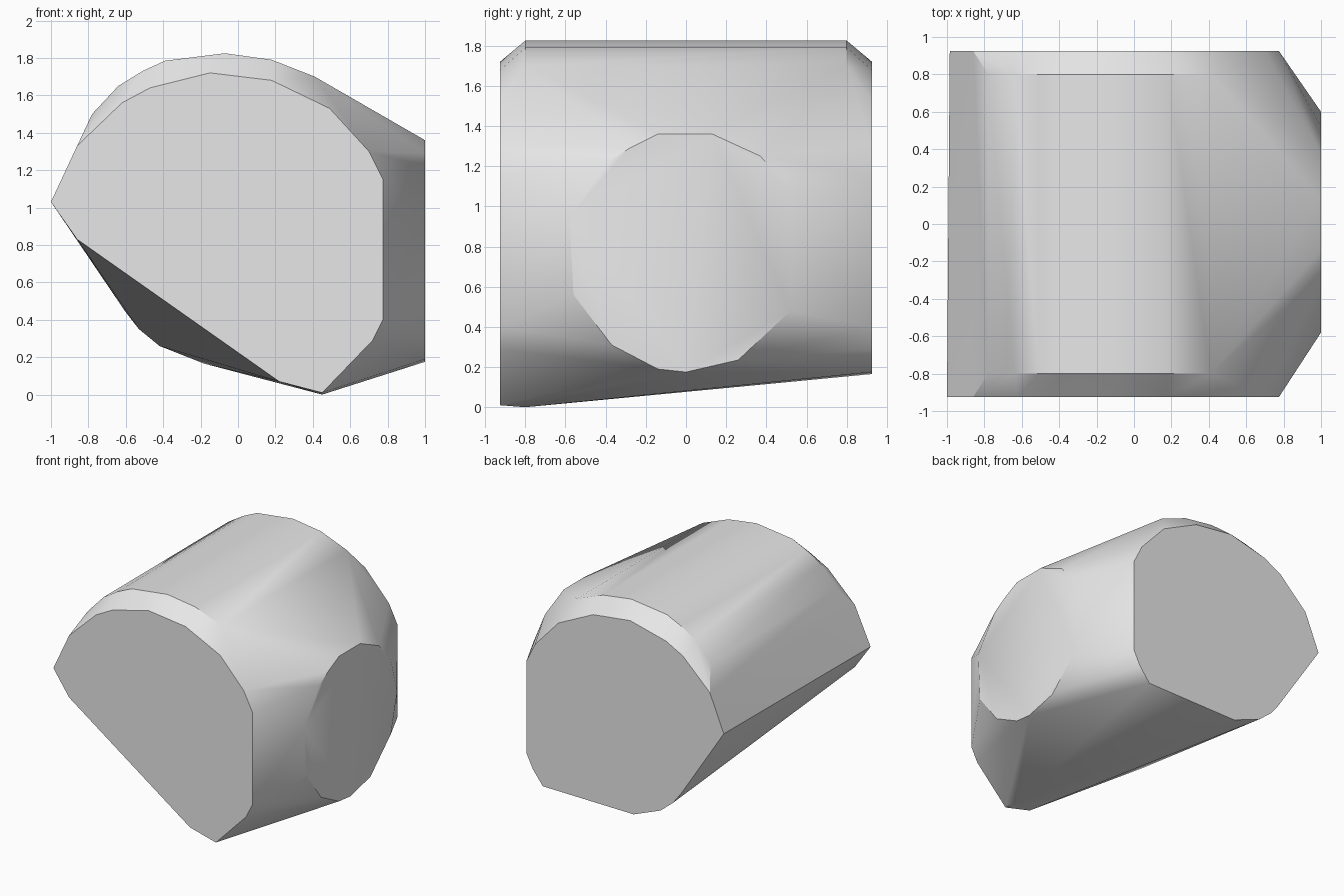
import bpy
import bmesh
import math

default_cube = bpy.data.objects.get("Cube")
if default_cube is not None:
    bpy.data.objects.remove(default_cube, do_unlink=True)


def make_material(name, colour):
    """One flat colour for viewport and render."""
    material = bpy.data.materials.new(name)
    material.use_nodes = True
    material.diffuse_color = colour
    shader = material.node_tree.nodes["Principled BSDF"]
    shader.inputs["Base Color"].default_value = colour
    return material


def across(profile, y):
    """Place an (x, z) profile on a plane facing front or back."""
    return [(x, y, z) for x, z in profile]


def sideways(profile, x):
    """Place a (y, z) profile on a plane facing the side."""
    return [(x, y, z) for y, z in profile]


def wrap_points(name, points, material):
    """Stretch a tight faceted skin around the points."""
    mesh = bpy.data.meshes.new(name)
    shell = bmesh.new()
    for point in points:
        shell.verts.new(point)
    result = bmesh.ops.convex_hull(shell, input=shell.verts[:])
    unused = set(result["geom_interior"]) | set(result["geom_unused"])
    loose = [item for item in unused if isinstance(item, bmesh.types.BMVert)]
    bmesh.ops.delete(shell, geom=loose, context="VERTS")
    # Merge the triangles of the flat end caps
    bmesh.ops.dissolve_limit(shell, angle_limit=math.radians(0.5),
                             verts=shell.verts[:], edges=shell.edges[:])
    bmesh.ops.recalc_face_normals(shell, faces=shell.faces[:])
    shell.to_mesh(mesh)
    shell.free()
    mesh.materials.append(material)
    body = bpy.data.objects.new(name, mesh)
    bpy.context.scene.collection.objects.link(body)
    return body


END = 0.925       # flat end caps
SHOULDER = 0.8    # where the arched top starts to taper

# Arched cap outline shared by both ends, from left point to right wall
cap_arch = [(-0.86, 1.33), (-0.62, 1.56), (-0.47, 1.64), (-0.15, 1.72),
            (0.18, 1.68), (0.49, 1.53), (0.7, 1.3), (0.775, 1.15),
            (0.775, 0.4), (0.72, 0.29)]

# Lower outlines differ: a slanted cut in front, a rounded belly behind
front_base = [(-1, 1.03), (-0.86, 0.83), (0.22, 0.07), (0.45, 0.01)]
back_base = [(-0.985, 1.03), (-0.6, 0.44), (-0.53, 0.35), (-0.42, 0.26),
             (-0.18, 0.165), (0.63, 0.175)]

# Highest part of the arched top
crown = [(-0.78, 1.5), (-0.64, 1.65), (-0.51, 1.73), (-0.39, 1.785),
         (-0.07, 1.825), (0.18, 1.79), (0.41, 1.7)]

# Round flat pad on the side
side_pad = [(-0.14, 1.36), (0.13, 1.36), (0.37, 1.25), (0.52, 1.08),
            (0.6, 0.79), (0.52, 0.48), (0.26, 0.235), (0, 0.175),
            (-0.14, 0.19), (-0.37, 0.31), (-0.56, 0.56), (-0.58, 0.95),
            (-0.39, 1.22), (-0.28, 1.29)]

points = across(cap_arch + front_base, -END) + across(cap_arch + back_base, END)
for side in (-1, 1):
    points += across(crown, side * SHOULDER)
points += sideways(side_pad, 1)
points.append((0.45, -SHOULDER, 0))  # lowest foot

grey = make_material("plain grey", (0.8, 0.8, 0.8, 1))
body = wrap_points("rounded_body", points, grey)

bpy.ops.object.select_all(action="DESELECT")
body.select_set(True)
bpy.context.view_layer.objects.active = body
bpy.ops.object.shade_smooth_by_angle(angle=math.radians(30))
